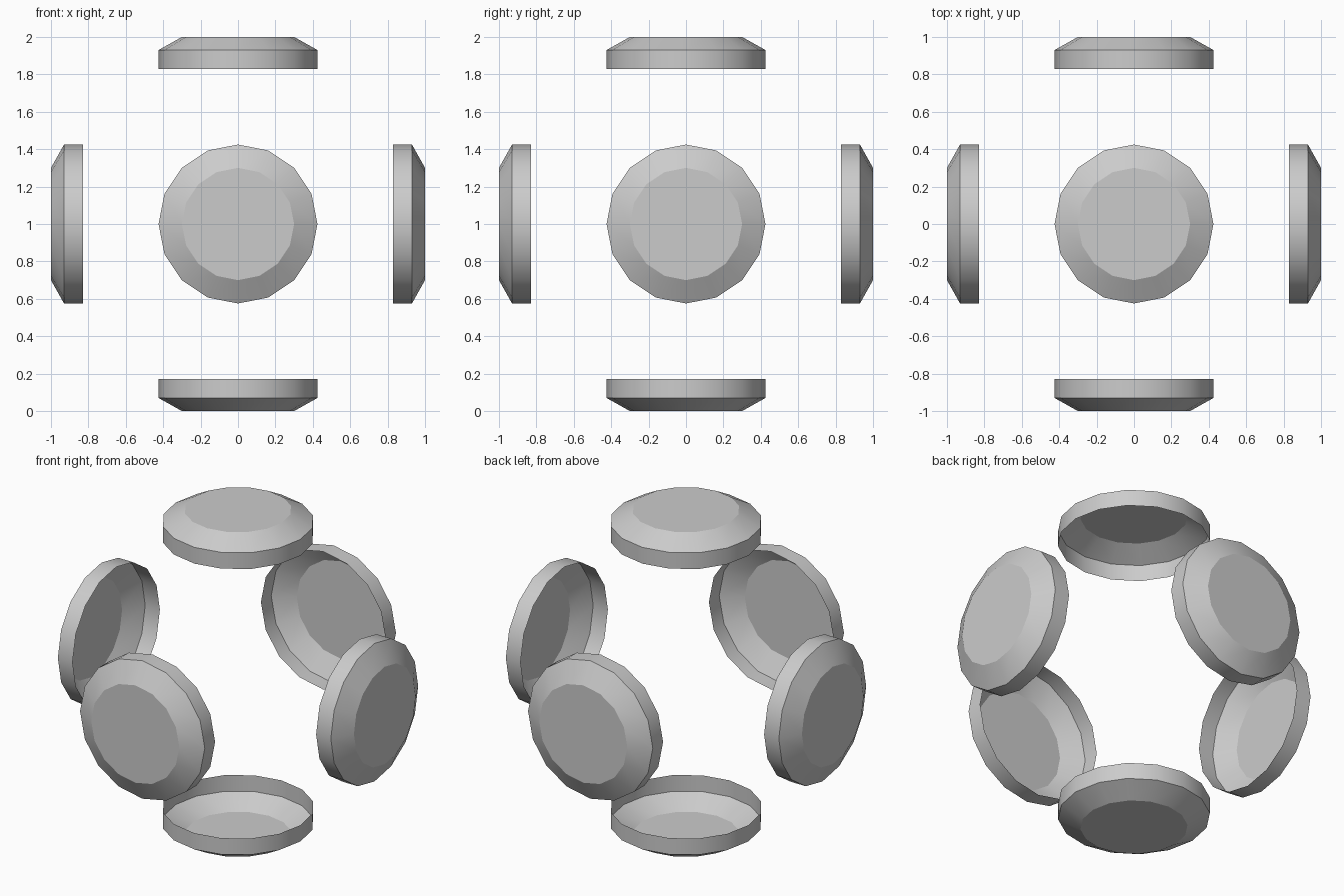
import bpy, bmesh, math
from mathutils import Vector

if "Cube" in bpy.data.objects:
    bpy.data.objects.remove(bpy.data.objects["Cube"])

SIDES = 16
# dish profile: (radius, distance from the model centre)
PROFILE = [(0.30, 1.0), (0.425, 0.93), (0.425, 0.83)]


def dish(name, direction):
    """Open shallow dish whose flat cap faces outward along direction."""
    bm = bmesh.new()
    rings = []
    for r, h in PROFILE:
        rings.append([bm.verts.new((r * math.cos(2 * math.pi * i / SIDES),
                                    r * math.sin(2 * math.pi * i / SIDES), h))
                      for i in range(SIDES)])
    bm.faces.new(rings[0])
    for upper, lower in zip(rings, rings[1:]):
        for i in range(SIDES):
            j = (i + 1) % SIDES
            bm.faces.new((upper[j], upper[i], lower[i], lower[j]))
    mesh = bpy.data.meshes.new(name)
    bm.to_mesh(mesh)
    bm.free()
    obj = bpy.data.objects.new(name, mesh)
    bpy.context.collection.objects.link(obj)
    # turn the dish outward about the centre at z = 1
    rot = Vector((0, 0, 1)).rotation_difference(Vector(direction))
    obj.rotation_euler = rot.to_euler()
    obj.location = (0, 0, 1)
    # smooth round the sides, crisp cap and rim edges
    bpy.ops.object.select_all(action='DESELECT')
    obj.select_set(True)
    bpy.context.view_layer.objects.active = obj
    bpy.ops.object.shade_smooth_by_angle(angle=math.radians(25))


# one dish on each of the six axis directions
for name, d in {"top_dish": (0, 0, 1), "right_dish": (1, 0, 0),
                "left_dish": (-1, 0, 0), "front_dish": (0, -1, 0),
                "back_dish": (0, 1, 0)}.items():
    dish(name, d)

bottom = dish("bottom_dish", (0, 0, -1))
